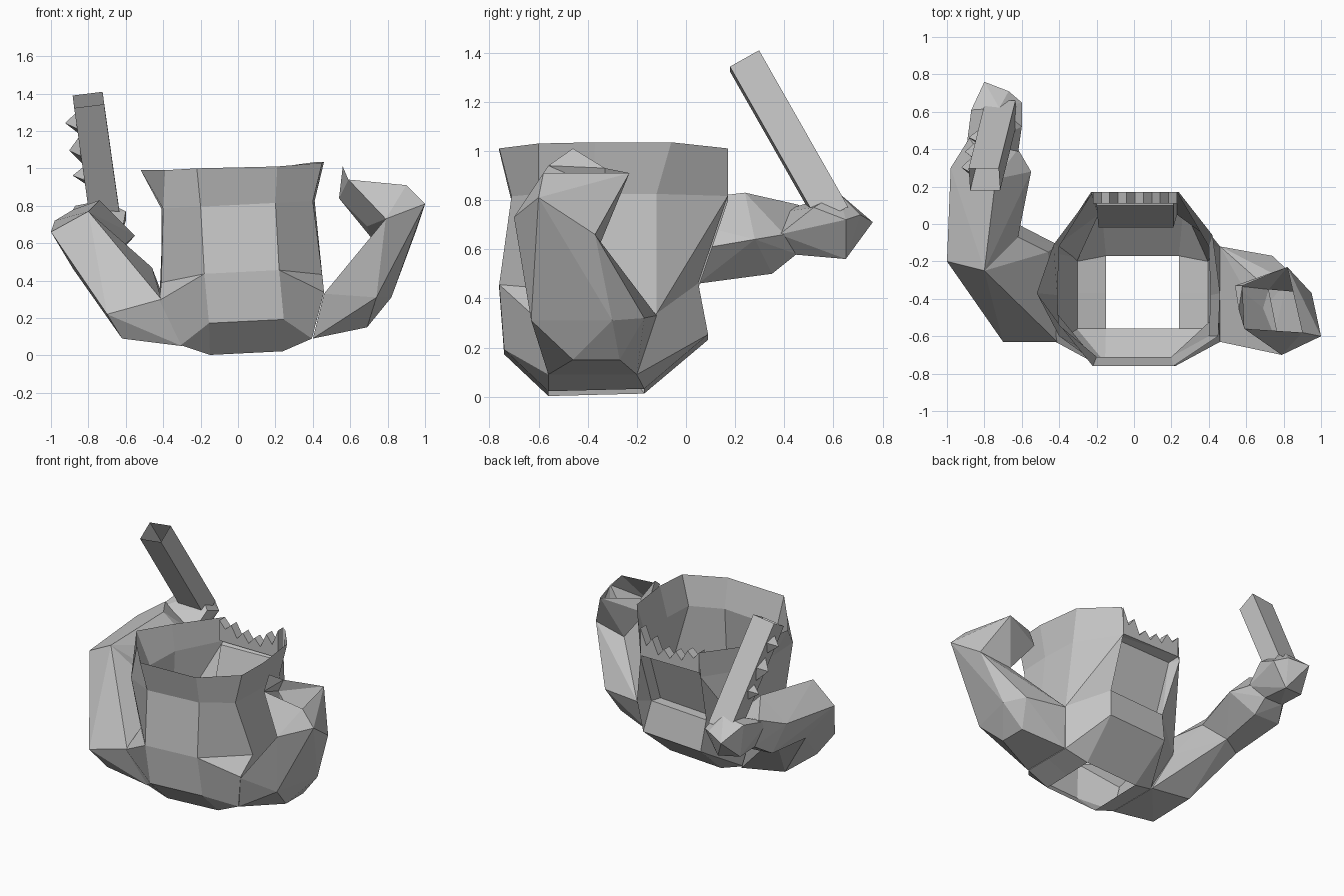
import bpy
import bmesh
from mathutils import Vector

if "Cube" in bpy.data.objects:
    bpy.data.objects.remove(bpy.data.objects["Cube"], do_unlink=True)

# One plain grey for everything
GREY = (0.55, 0.55, 0.55, 1)
stone = bpy.data.materials.new("stone_grey")
stone.use_nodes = True
stone.diffuse_color = GREY
shader = stone.node_tree.nodes["Principled BSDF"]
shader.inputs["Base Color"].default_value = GREY
shader.inputs["Roughness"].default_value = 0.9


def finish(name, bm):
    """Turn a bmesh into a flat shaded object."""
    mesh = bpy.data.meshes.new(name)
    bm.to_mesh(mesh)
    bm.free()
    mesh.materials.append(stone)
    obj = bpy.data.objects.new(name, mesh)
    bpy.context.scene.collection.objects.link(obj)
    return obj


def hull(name, *points, joints=(), open_top=False):
    """Faceted shell around a few corner points, left open at its joints."""
    bm = bmesh.new()
    corner = {tuple(p): bm.verts.new(p) for p in points}
    joint_sets = [{corner[p] for p in joint} for joint in joints]
    bmesh.ops.convex_hull(bm, input=bm.verts)
    bmesh.ops.recalc_face_normals(bm, faces=bm.faces)
    bm.normal_update()
    gone = [f for f in bm.faces
            if (open_top and f.normal.z > .7)
            or any(set(f.verts) <= joint for joint in joint_sets)]
    bmesh.ops.delete(bm, geom=gone, context="FACES")
    loose = [v for v in bm.verts if not v.link_faces]
    bmesh.ops.delete(bm, geom=loose, context="VERTS")
    return finish(name, bm)


def surface(name, faces):
    """Open shell from faces given as corner points."""
    bm = bmesh.new()
    for corners in faces:
        bm.faces.new([bm.verts.new(c) for c in corners])
    bmesh.ops.remove_doubles(bm, verts=bm.verts, dist=0.001)
    bmesh.ops.recalc_face_normals(bm, faces=bm.faces)
    return finish(name, bm)


def ring(cx, widths, ys, heights):
    """Ten-sided section, ordered from back right round the front to back left."""
    half = list(zip(widths, ys, heights))
    right = [(cx + w, y, z + 0.05 * (cx + w)) for w, y, z in reversed(half)]
    left = [(cx - w, y, z + 0.05 * (cx - w)) for w, y, z in half]
    return right + left


# Body: hollow tub, open at the top and at the base
base = ring(.045, (.195, .195, .195, .195, .195), (-.56, -.56, -.37, -.17, -.17), (.01, .01, .015, .02, .02))
low = ring(.045, (.2, .35, .35, .35, .22), (-.74, -.56, -.37, -.2, .09), (.18, .07, .07, .07, .24))
belly = ring(.02, (.2, .44, .44, .44, .21), (-.76, -.63, -.38, -.12, .05), (.445, .315, .315, .315, .45))
waist = ring(.02, (.2, .43, .43, .44, .21), (-.76, -.48, -.38, -.12, .05), (.445, .41, .4, .315, .45))
neck = ring(0, (.2, .4, .41, .4, .23), (-.71, -.6, -.38, -.12, .17), [.805] * 5)
rim = [(.24, .17, 1.01), (.42, -.06, 1.035), (.46, -.37, 1.035), (.45, -.6, 1.03), (.21, -.76, 1.01),
       (-.22, -.76, 1), (-.39, -.55, .99), (-.52, -.37, .99), (-.43, -.11, .96), (-.22, .17, .96)]

faces = []
rings = [base, low, belly, waist, neck, rim]
for level, (a, b) in enumerate(zip(rings, rings[1:])):
    for i in range(10):
        j = (i + 1) % 10
        if i == 9 and level > 1:      # the back is recessed above the belly
            continue
        quad = []
        for p in (a[i], a[j], b[j], b[i]):
            if p not in quad:
                quad.append(p)
        if level == 3 and i == 0:     # creases running up to the back corners
            faces += [(a[i], a[j], b[i]), (a[j], b[j], b[i])]
        elif level == 3 and i == 8:
            faces += [(a[i], a[j], b[j]), (a[i], b[j], b[i])]
        elif len(quad) > 2:
            faces.append(quad)
surface("body", faces)

# Recessed back panel with a flaring ledge and side jambs
right_foot, left_foot = (.21, -.02, .46), (-.19, -.02, .44)
right_in, left_in = (.21, .1, .81), (-.2, .1, .8)
right_out, left_out = (.23, .17, .83), (-.22, .17, .82)
panel = [(belly[0], belly[9], left_foot, right_foot),
         (right_foot, left_foot, left_in, right_in),
         (right_in, left_in, left_out, right_out)]
for start, foot, inner, corner, outer in (
        (belly[0], right_foot, right_in, neck[0], right_out),
        (belly[9], left_foot, left_in, neck[9], left_out)):
    panel += [(start, foot, inner), (start, inner, corner), (inner, outer, corner)]
surface("back_panel", panel)

# Broken, jagged edge along the back
tops = (.96, .91, .95, .87, .92, .86, .91, .86, .96, .9, 1.01)
step = .45 / (len(tops) - 1)
jagged = []
for i, (h, k) in enumerate(zip(tops, tops[1:])):
    x = -.22 + i * step
    jagged.append(((x, .17, .82), (x + step, .17, .82), (x + step, .17, k), (x, .17, h)))
fence = surface("jagged_back_edge", jagged)
thick = fence.modifiers.new("thickness", "SOLIDIFY")
thick.thickness = .06
thick.offset = -1

# Left arm, bent up with the hollow hand curling inward
shoulder_top = [(.46, -.63, .33), (.46, -.12, .33)]
armpit = [(.4, -.56, .09), (.4, -.2, .09)]
arm_bend = [(.74, -.63, .31), (.74, -.17, .32), (.82, -.3, .31)]
elbow = [(.79, -.7, .73), (1, -.6, .81), (.95, -.37, .66), (.72, -.35, .62)]
hull("left_shoulder", *shoulder_top, *arm_bend, *armpit, (.69, -.46, .15), (.69, -.27, .15),
     joints=[shoulder_top + armpit, shoulder_top + arm_bend])
hull("left_forearm", *shoulder_top, *arm_bend, *elbow, joints=[shoulder_top + arm_bend, elbow])
hull("left_hand", *elbow, (.9, -.58, .91), (.82, -.23, .91), (.69, -.45, .69),
     (.54, -.33, .84), (.58, -.33, .93), (.59, -.56, .94), joints=[elbow], open_top=True)
hull("left_thumb_tip", (.54, -.33, .84), (.58, -.33, .93), (.59, -.56, .94), (.56, -.46, 1.01))

# Right arm, reaching out and back
socket = [(-.41, -.63, .3), (-.41, -.11, .3), (-.3, -.56, .05), (-.3, -.18, .05)]
bend = [(-1, -.2, .66), (-.8, -.25, .77), (-.62, -.07, .58), (-.88, -.05, .46), (-.72, .05, .46)]
wrist = [(-.98, .3, .72), (-.74, .24, .83), (-.55, .28, .64), (-.7, .35, .5), (-.9, .34, .51)]
hull("right_upper_arm", *socket, (-.7, -.63, .22), (-.62, -.55, .09), (-.62, -.2, .1),
     (-.46, -.15, .47), *bend, joints=[socket, bend])
hull("right_forearm", *bend, *wrist, joints=[bend, wrist])
hull("right_wrist", *wrist, (-.62, .4, .66), (-.88, .46, .78), (-.7, .45, .58), (-.84, .45, .58),
     joints=[wrist])
hull("right_fist", (-.62, .38, .66), (-.9, .38, .75), (-.7, .42, .58), (-.84, .42, .58),
     (-.6, .52, .77), (-.6, .65, .72), (-.67, .71, .74), (-.8, .76, .71), (-.87, .61, .8),
     (-.72, .62, .83), (-.7, .65, .56), (-.85, .62, .58))

# Club: square tube, open at its tip
start, end = Vector((-.71, .6, .73)), Vector((-.8, .238, 1.366))
axis = (end - start).normalized()
side = Vector((.08, 0, .01))
deep = axis.cross(side).normalized() * .068
corners = [side + deep, deep - side, -side - deep, side - deep]
tube = []
for i in range(4):
    a, b = corners[i], corners[(i + 1) % 4]
    tube.append((start + a, start + b, end + b, end + a))
surface("club", tube)

# Spikes down the outer side of the club
for n, (along, size) in enumerate(((.38, .05), (.59, .08), (.82, .06))):
    mid = start.lerp(end, along) - side
    across = deep.normalized() * min(size, .06)
    up = axis * size
    hull("club_spike_%d" % (n + 1), mid + across, mid - across, mid + up, mid - up,
         mid + Vector((-.06, 0, 0)))
